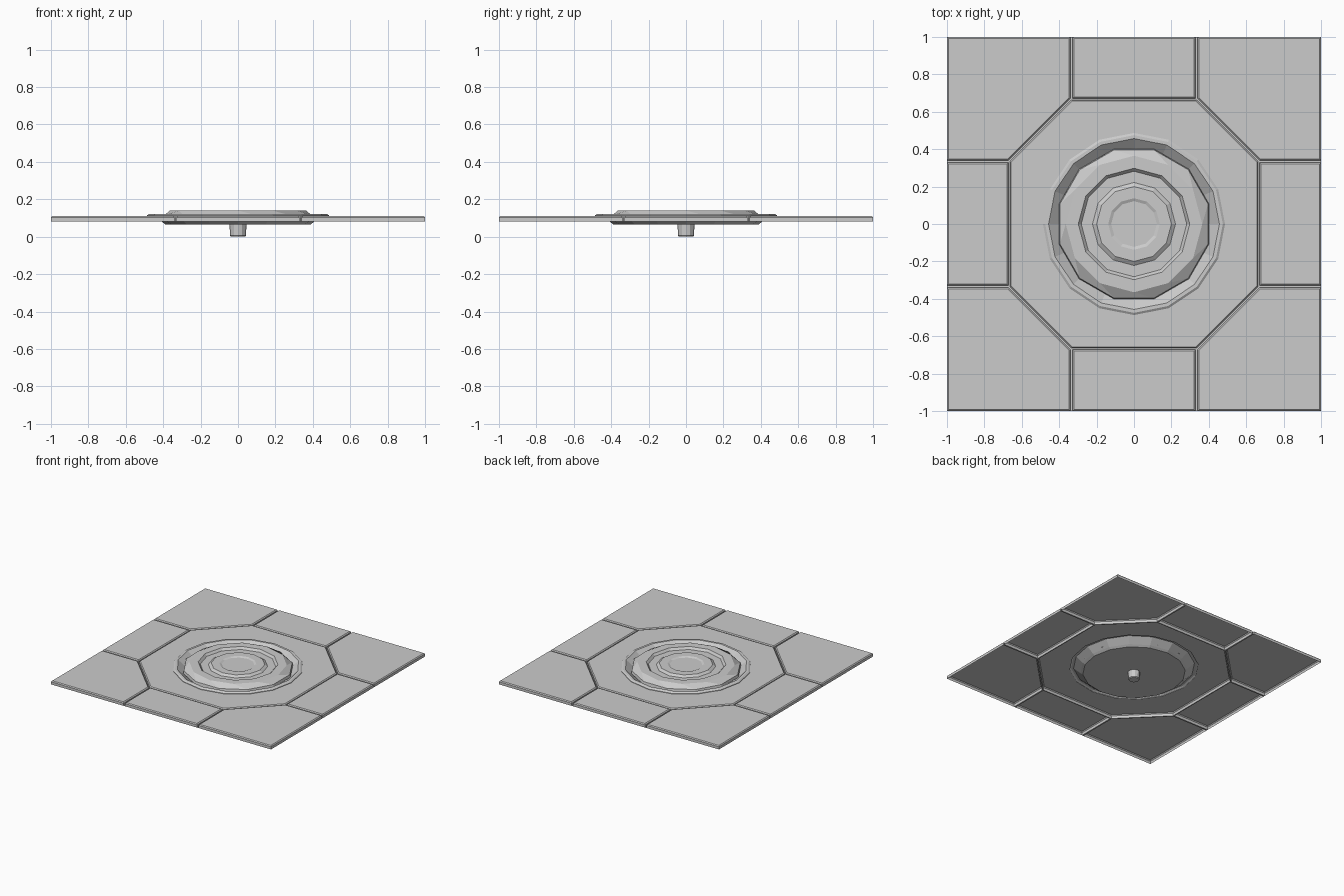
import bpy, bmesh
from math import sin, cos, pi, radians

if "Cube" in bpy.data.objects:
    bpy.data.objects.remove(bpy.data.objects["Cube"])

def finish(name, bm):
    bmesh.ops.recalc_face_normals(bm, faces=bm.faces)
    # open shells: make sure the overall normal points up and outwards
    top = max(bm.faces, key=lambda f: f.calc_center_median().z)
    if top.normal.z < -0.01:
        bmesh.ops.reverse_faces(bm, faces=bm.faces)
    me = bpy.data.meshes.new(name)
    bm.to_mesh(me)
    bm.free()
    ob = bpy.data.objects.new(name, me)
    bpy.context.collection.objects.link(ob)
    return ob

def spin(pts, turn):
    """Quarter turns in plan."""
    for _ in range(turn % 4):
        pts = [(-y, x) for x, y in pts]
    return pts

def inset(pts, d):
    """Shrink a convex counter-clockwise outline by d."""
    out, n = [], len(pts)
    for i in range(n):
        (ax, ay), (bx, by), (cx, cy) = pts[i - 1], pts[i], pts[(i + 1) % n]
        l1, l2 = ((bx - ax)**2 + (by - ay)**2)**.5, ((cx - bx)**2 + (cy - by)**2)**.5
        n1, n2 = (-(by - ay) / l1, (bx - ax) / l1), (-(cy - by) / l2, (cx - bx) / l2)
        k = d / (1 + n1[0] * n2[0] + n1[1] * n2[1])
        out.append((bx + k * (n1[0] + n2[0]), by + k * (n1[1] + n2[1])))
    return out

Z0, ZB, Z1, BEV = 0.081, 0.103, 0.11, 0.007

def tile(name, pts, turn=0, hole=0.0):
    """Tile open below: side walls, bevelled rim, flat top with optional round opening."""
    pts = spin(pts, turn)
    bm = bmesh.new()
    loops = [[bm.verts.new((x, y, z)) for x, y in p]
             for p, z in ((pts, Z0), (pts, ZB), (inset(pts, BEV), Z1))]
    n = len(pts)
    for p, q in zip(loops, loops[1:]):
        for i in range(n):
            j = (i + 1) % n
            bm.faces.new((p[i], p[j], q[j], q[i]))
    if hole:
        ring = [bm.verts.new((hole * cos(pi * i / 8), hole * sin(pi * i / 8), Z1)) for i in range(16)]
        edges = [bm.edges.new((ring[i - 1], ring[i])) for i in range(16)]
        edges += [bm.edges.get((loops[2][i - 1], loops[2][i])) for i in range(n)]
        bmesh.ops.triangle_fill(bm, edges=edges, use_beauty=True, normal=(0, 0, 1))
    else:
        bm.faces.new(loops[2])
    return finish(name, bm)

def lathe(name, profile, n, cap_start=True, cap_end=True):
    """Faceted turned part; each profile point is (radius, z, angle offset in degrees)."""
    bm = bmesh.new()
    rings = [[bm.verts.new((r * cos(2 * pi * i / n + radians(a)),
                            r * sin(2 * pi * i / n + radians(a)), z)) for i in range(n)]
             for r, z, a in profile]
    for p, q in zip(rings, rings[1:]):
        for i in range(n):
            j = (i + 1) % n
            bm.faces.new((p[i], p[j], q[j], q[i]))
    if cap_start:
        bm.faces.new(rings[0])
    if cap_end:
        bm.faces.new(rings[-1])
    return finish(name, bm)

# octagonal centre tile with the round opening
octagon = [(.664, -.334), (.664, .334), (.334, .664), (-.334, .664)]
octagon += [(-x, -y) for x, y in octagon]
tile("centre_tile", octagon, hole=0.485)

# four edge tiles, four corner tiles and the groove floors between them
edge = [(-.328, .672), (.328, .672), (.328, 1), (-.328, 1)]
corner = [(1, 1), (.34, 1), (.34, .672), (.672, .34), (1, .34)]
strips = ([(.328, .664), (.34, .664), (.34, 1), (.328, 1)],
          [(-.34, .664), (-.328, .664), (-.328, 1), (-.34, 1)],
          [(-.334, .664), (.334, .664), (.328, .672), (-.328, .672)],
          [(.664, .334), (.672, .34), (.34, .672), (.334, .664)])
floor = bmesh.new()
for k in range(4):
    tile("edge_tile_%d" % k, edge, k)
    tile("corner_tile_%d" % k, corner, k)
    for s in strips:
        floor.faces.new([floor.verts.new((x, y, Z0)) for x, y in spin(s, k)])
finish("groove_floors", floor)

# raised collar, sloped wall of the moat and its floor
lathe("collar_bowl", [
    (0.487, 0.11, 0), (0.487, 0.114, 0), (0.475, 0.122, 0), (0.457, 0.122, 0),
    (0.405, 0.078, 0), (0.387, 0.065, 0)], 16, cap_start=False)

# central button with a ring groove and a shallow dished middle
lathe("button", [
    (0.385, 0.07, 15), (0.415, 0.09, 15), (0.41, 0.112, 15), (0.365, 0.14, 0),
    (0.298, 0.14, 0), (0.282, 0.122, 0), (0.222, 0.122, 0), (0.2, 0.137, 0),
    (0.138, 0.137, 0), (0.122, 0.13, 0)], 12, cap_start=False)

# short stem below
lathe("stem", [(0.038, 0, 0), (0.043, 0.006, 0), (0.045, 0.065, 0)], 12, cap_end=False)
